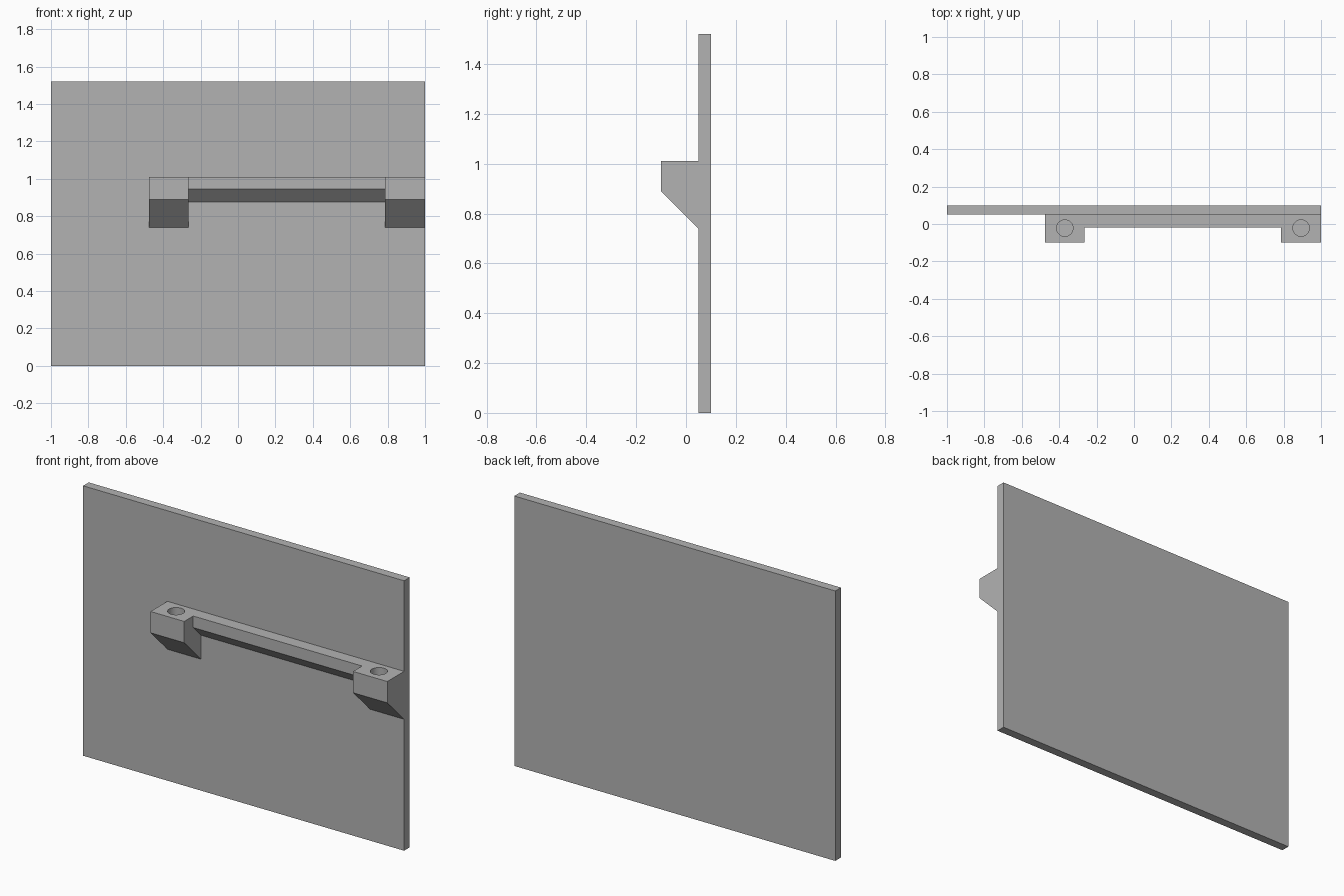
import bpy
import bmesh

cube = bpy.data.objects.get("Cube")
if cube:
    bpy.data.objects.remove(cube, do_unlink=True)

GREY = (0.45, 0.45, 0.45, 1)
grey = bpy.data.materials.new("plain grey")
grey.use_nodes = True
grey.diffuse_color = GREY
grey.node_tree.nodes["Principled BSDF"].inputs["Base Color"].default_value = GREY


def add_object(name, bm):
    bmesh.ops.recalc_face_normals(bm, faces=bm.faces)
    mesh = bpy.data.meshes.new(name)
    bm.to_mesh(mesh)
    bm.free()
    mesh.materials.append(grey)
    obj = bpy.data.objects.new(name, mesh)
    bpy.context.collection.objects.link(obj)
    return obj


def extrude_x(name, profile, x0, x1):
    """Extrude a (y, z) side profile from x0 to x1."""
    bm = bmesh.new()
    face = bm.faces.new([bm.verts.new((x0, y, z)) for y, z in profile])
    ext = bmesh.ops.extrude_face_region(bm, geom=[face])["geom"]
    verts = [v for v in ext if isinstance(v, bmesh.types.BMVert)]
    bmesh.ops.translate(bm, verts=verts, vec=(x1 - x0, 0, 0))
    return add_object(name, bm)


def drill(obj, x, y, top, depth, radius):
    """Cut a round blind hole down from the top face."""
    bm = bmesh.new()
    bmesh.ops.create_cone(bm, cap_ends=True, segments=48, radius1=radius,
                          radius2=radius, depth=2 * depth)
    bmesh.ops.translate(bm, verts=bm.verts, vec=(x, y, top))
    cutter = add_object(obj.name + "_hole_cutter", bm)
    cutter.hide_render = True
    cutter.hide_viewport = True
    mod = obj.modifiers.new("hole", "BOOLEAN")
    mod.operation = "DIFFERENCE"
    mod.solver = "EXACT"
    mod.object = cutter
    # Bake the cut, then discard the cutter
    bpy.context.view_layer.update()
    result = bpy.data.meshes.new_from_object(
        obj.evaluated_get(bpy.context.evaluated_depsgraph_get()))
    obj.modifiers.clear()
    obj.data = result
    bpy.data.objects.remove(cutter, do_unlink=True)


# Back panel
BACK, WALL, HEIGHT = 0.1, 0.05, 1.52
extrude_x("back_panel", [(WALL, 0), (BACK, 0), (BACK, HEIGHT), (WALL, HEIGHT)], -1, 1)

# Two socket brackets with sloping undersides
TOP = 1.01
bracket = [(WALL, TOP), (-0.1, TOP), (-0.1, 0.89), (WALL, 0.74)]
for name, x0, x1 in (("right_bracket", -0.475, -0.265), ("left_bracket", 0.787, 1.0)):
    part = extrude_x(name, bracket, x0, x1)
    drill(part, (x0 + x1) / 2, -0.022, TOP, 0.1, 0.044)

# Connecting rail between the brackets
rail = [(WALL, TOP), (-0.02, TOP), (-0.02, 0.945), (WALL, 0.875)]
extrude_x("connecting_rail", rail, -0.265, 0.787)

# Smooth hole walls, crisp edges elsewhere
bpy.ops.object.select_all(action="DESELECT")
for name in ("right_bracket", "left_bracket"):
    obj = bpy.data.objects[name]
    obj.select_set(True)
    bpy.context.view_layer.objects.active = obj
bpy.ops.object.shade_smooth_by_angle()
